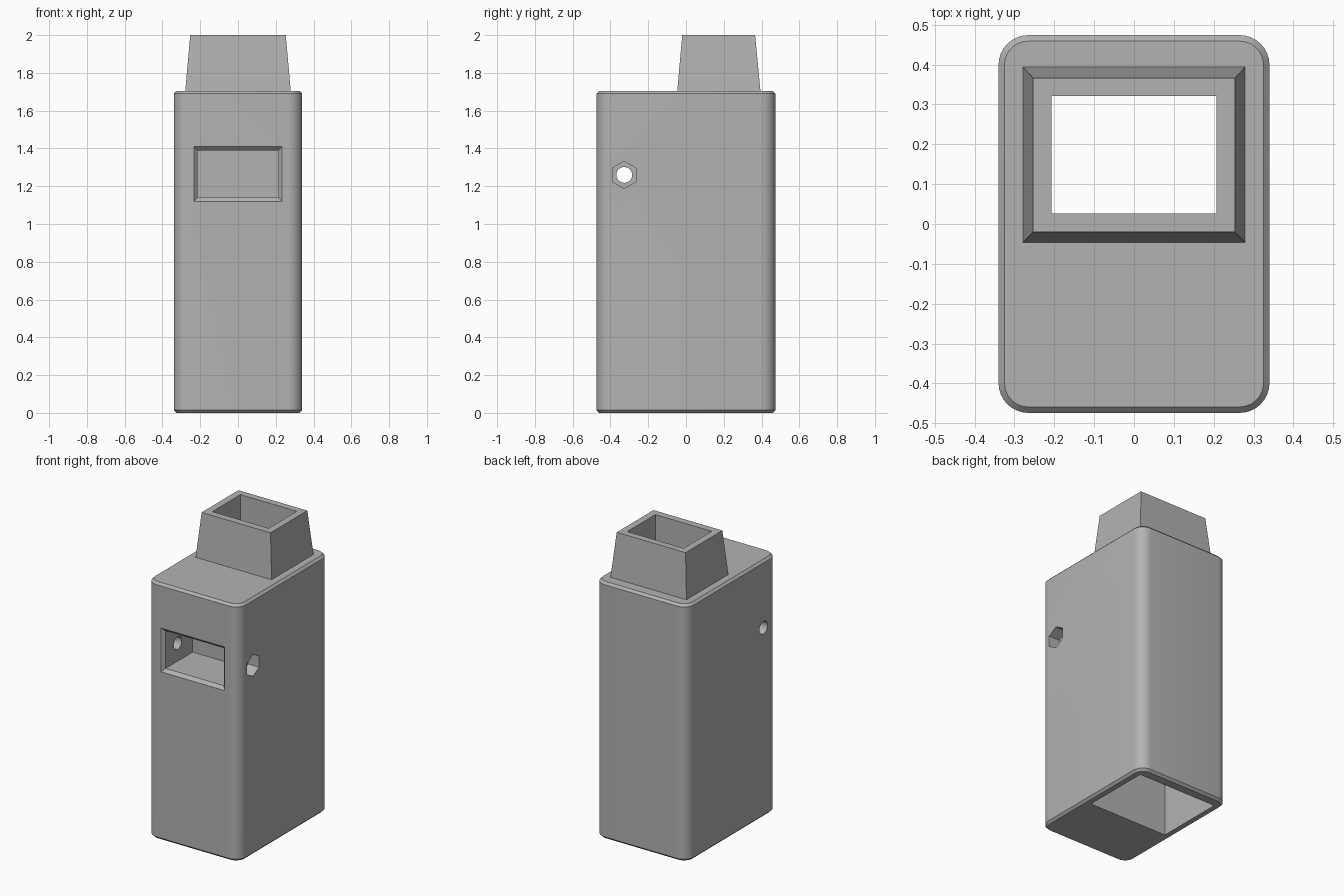
import bpy
from math import cos, sin, pi, radians
from mathutils import Matrix

cube = bpy.data.objects.get("Cube")
if cube:
    bpy.data.objects.remove(cube, do_unlink=True)

grey = bpy.data.materials.new("plain grey")
grey.use_nodes = True
colour = (0.45, 0.45, 0.45, 1)
grey.diffuse_color = colour
grey.node_tree.nodes["Principled BSDF"].inputs["Base Color"].default_value = colour


def loft(name, rings):
    """Closed solid through matching rings of points."""
    n = len(rings[0])
    verts = [p for ring in rings for p in ring]
    faces = [tuple(range(n))[::-1], tuple(range(len(verts) - n, len(verts)))]
    for k in range(len(rings) - 1):
        for i in range(n):
            j = (i + 1) % n
            faces.append((k * n + i, k * n + j, k * n + n + j, k * n + n + i))
    mesh = bpy.data.meshes.new(name)
    mesh.from_pydata(verts, [], faces)
    mesh.materials.append(grey)
    obj = bpy.data.objects.new(name, mesh)
    bpy.context.collection.objects.link(obj)
    return obj


def rect(hx, y0, y1, z):
    return [(-hx, y0, z), (hx, y0, z), (hx, y1, z), (-hx, y1, z)]


def rounded(inset, z, hx=0.34, hy=0.474, r=0.075, steps=8):
    pts = []
    for q, (sx, sy) in enumerate([(1, 1), (-1, 1), (-1, -1), (1, -1)]):
        for s in range(steps + 1):
            a = (q + s / steps) * pi / 2
            pts.append((sx * (hx - r) + (r - inset) * cos(a),
                        sy * (hy - r) + (r - inset) * sin(a), z))
    return pts


def side_prism(name, sides, radius, x0, x1, y=-0.327, z=1.26):
    """Prism along x with a corner pointing up."""
    return loft(name, [[(x, y + radius * sin(-2 * pi * i / sides),
                         z + radius * cos(2 * pi * i / sides))
                        for i in range(sides)][::-1] for x in (x0, x1)])


def window_ring(y, hx, z0, z1):
    return [(-hx, y, z0), (-hx, y, z1), (hx, y, z1), (hx, y, z0)]


# Main housing with rounded corners and chamfered ends
body = loft("housing", [rounded(0.015, 0), rounded(0, 0.015),
                        rounded(0, 1.69), rounded(0.015, 1.705)])

# Tapered spout on top
spout = loft("spout", [rect(0.28, -0.047, 0.395, 1.70),
                       rect(0.253, -0.02, 0.366, 2.0)])
# Sink the base slightly into the housing for a clean join
for v in spout.data.vertices:
    if v.co.z < 1.8:
        v.co.z = 1.695

# Vertical channel: wide chamber below, narrow through the spout
channel = loft("channel_cutter", [rect(0.29, -0.056, 0.404, -0.02),
                                  rect(0.29, -0.056, 0.404, 1.58),
                                  rect(0.207, 0.026, 0.321, 1.72),
                                  rect(0.207, 0.026, 0.321, 2.05)])

# Front window pocket with a bevelled mouth
window = loft("window_cutter", [window_ring(-0.494, 0.254, 1.10, 1.43),
                                window_ring(-0.454, 0.214, 1.14, 1.39),
                                window_ring(-0.17, 0.214, 1.14, 1.39)])

# Cross bolt hole and hexagonal nut recess
bolt_hole = side_prism("bolt_hole_cutter", 32, 0.042, -0.4, 0.4)
nut_recess = side_prism("nut_recess_cutter", 6, 0.072, 0.26, 0.4)

for part, op in ((spout, 'UNION'), (channel, 'DIFFERENCE'), (window, 'DIFFERENCE'),
                 (bolt_hole, 'DIFFERENCE'), (nut_recess, 'DIFFERENCE')):
    part.hide_render = True
    # Make every operand face outward
    bpy.ops.object.select_all(action='DESELECT')
    bpy.context.view_layer.objects.active = part
    part.select_set(True)
    bpy.ops.object.mode_set(mode='EDIT')
    bpy.ops.mesh.select_all(action='SELECT')
    bpy.ops.mesh.normals_make_consistent(inside=False)
    bpy.ops.object.mode_set(mode='OBJECT')
    mod = body.modifiers.new(part.name, 'BOOLEAN')
    mod.operation = op
    mod.solver = 'EXACT'
    mod.object = part
    bpy.ops.object.select_all(action='DESELECT')
    bpy.context.view_layer.objects.active = body
    body.select_set(True)
    bpy.ops.object.modifier_apply(modifier=mod.name)
    bpy.data.objects.remove(part, do_unlink=True)

bpy.ops.object.shade_smooth_by_angle(angle=radians(30))
